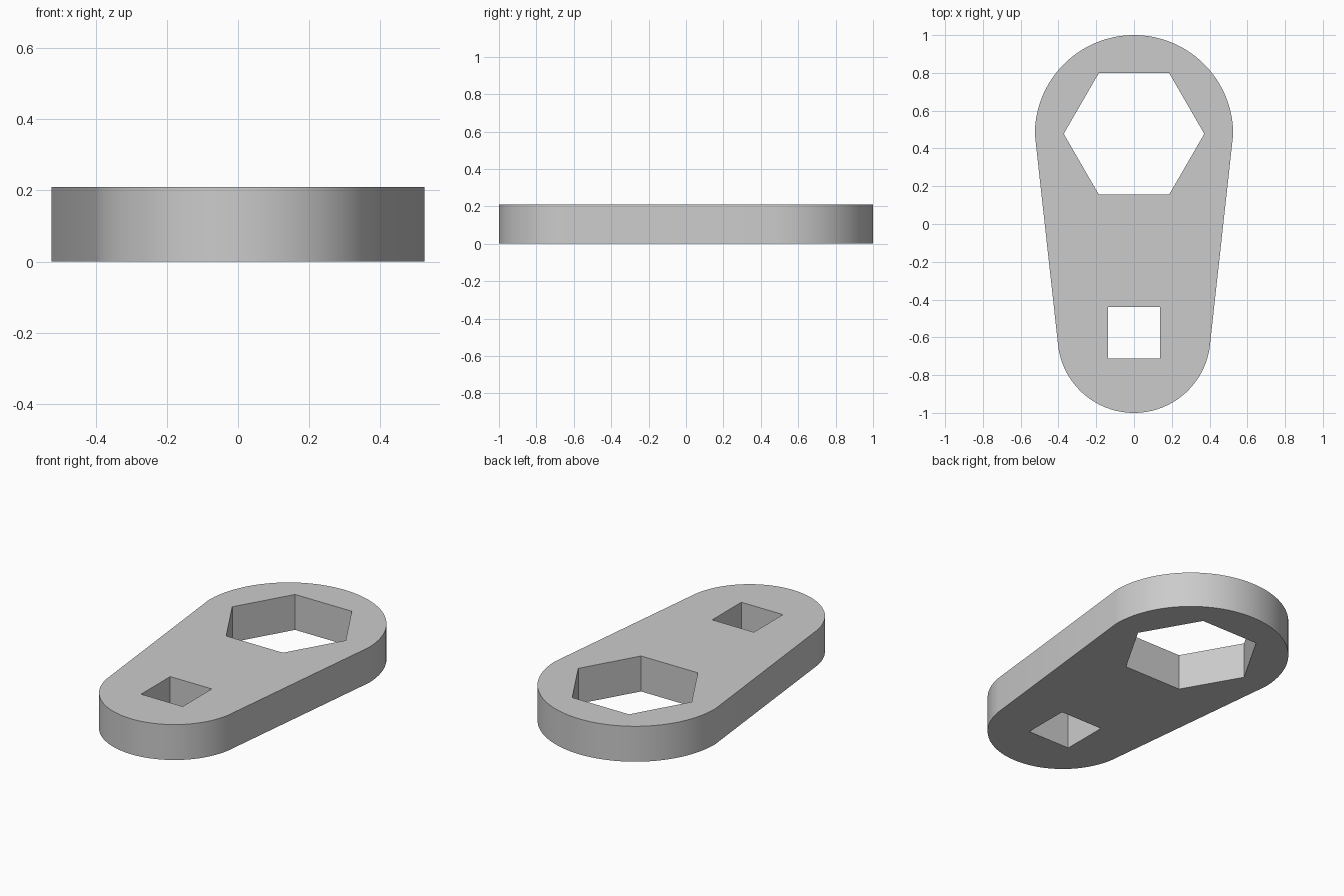
import bpy, bmesh
from math import sin, cos, radians

if "Cube" in bpy.data.objects:
    bpy.data.objects.remove(bpy.data.objects["Cube"], do_unlink=True)

THICK = 0.21


def arc(cy, r, start, end, steps):
    """Points on a circle centred on the y axis, angles in degrees."""
    angles = [radians(start + (end - start) * i / steps) for i in range(steps + 1)]
    return [(r * cos(a), cy + r * sin(a)) for a in angles]


# Single grey material
grey = bpy.data.materials.new("plain grey")
grey.use_nodes = True
colour = (0.6, 0.6, 0.6, 1)
grey.diffuse_color = colour
grey.node_tree.nodes["Principled BSDF"].inputs["Base Color"].default_value = colour

# Outline: wide rounded head, tapered sides, narrower rounded end
outline = arc(0.475, 0.525, 0, 180, 64) + arc(-0.595, 0.405, 189.2, 350.8, 56)
# Through holes: hexagonal socket and square drive
hexagon = arc(0.4775, 0.372, 0, 300, 5)
square = [(x * 0.1365, -0.5765 + y * 0.1365)
          for x, y in ((1, 1), (-1, 1), (-1, -1), (1, -1))]

# Fill the flat profile with its holes, then extrude it
bm = bmesh.new()
edges = []
for loop in (outline, hexagon, square):
    verts = [bm.verts.new((x, y, 0)) for x, y in loop]
    edges += [bm.edges.new((verts[i - 1], verts[i])) for i in range(len(verts))]
bmesh.ops.triangle_fill(bm, use_beauty=True, edges=edges, normal=(0, 0, 1))
result = bmesh.ops.extrude_face_region(bm, geom=bm.faces[:], use_keep_orig=True)
top = [g for g in result["geom"] if isinstance(g, bmesh.types.BMVert)]
bmesh.ops.translate(bm, verts=top, vec=(0, 0, THICK))
bmesh.ops.recalc_face_normals(bm, faces=bm.faces[:])

mesh = bpy.data.meshes.new("wrench_plate")
bm.to_mesh(mesh)
bm.free()
mesh.materials.append(grey)
plate = bpy.data.objects.new("wrench_plate", mesh)
bpy.context.collection.objects.link(plate)

# Smooth round ends, crisp rims and hole corners
bpy.ops.object.select_all(action="DESELECT")
plate.select_set(True)
bpy.context.view_layer.objects.active = plate
bpy.ops.object.shade_smooth_by_angle(angle=radians(30))
